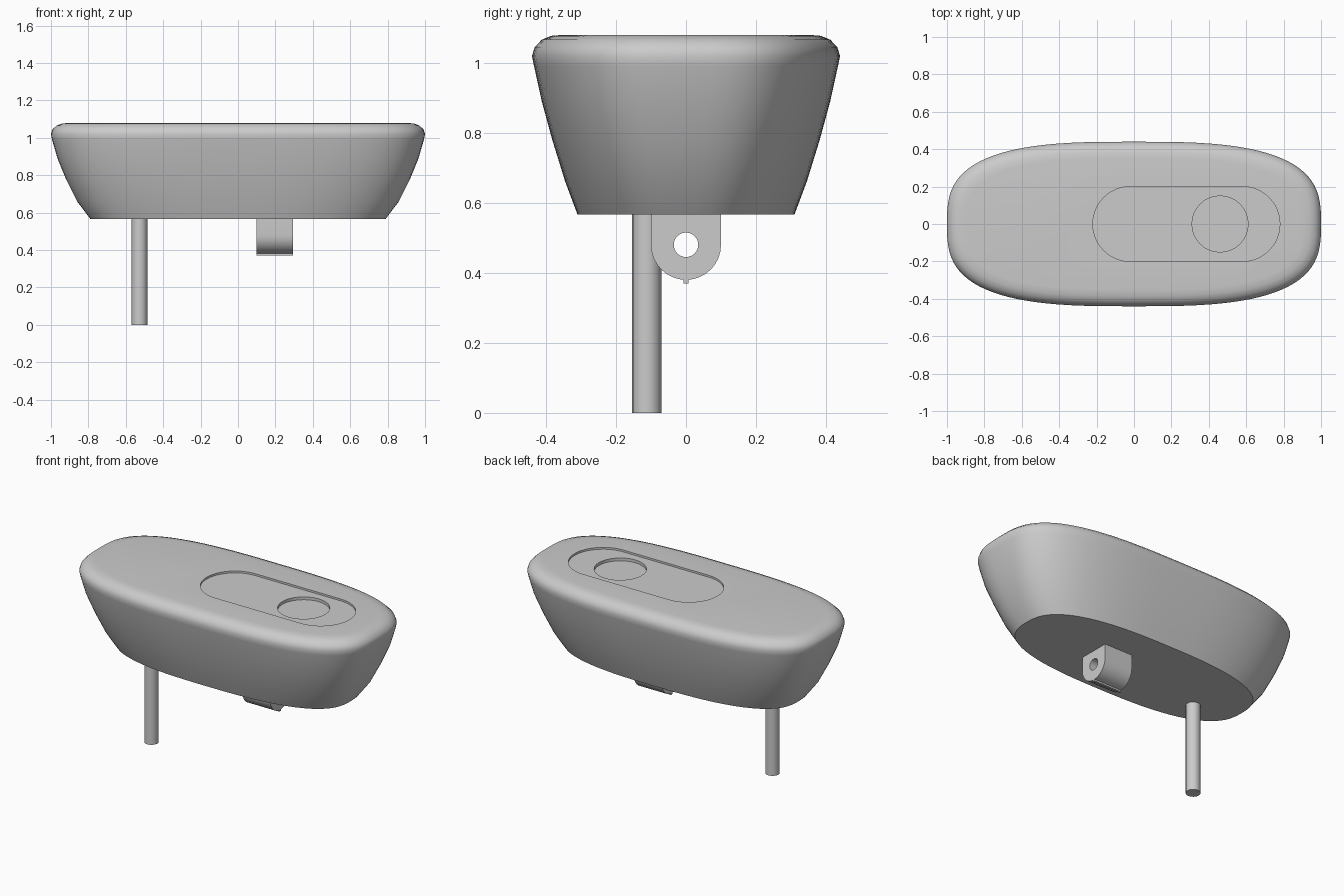
import bpy, bmesh
from math import sin, cos, pi, radians, copysign

cube = bpy.data.objects.get("Cube")
if cube:
    bpy.data.objects.remove(cube, do_unlink=True)

grey = bpy.data.materials.new("plain grey")
grey.use_nodes = True
grey.diffuse_color = (0.6, 0.6, 0.6, 1)
grey.node_tree.nodes["Principled BSDF"].inputs["Base Color"].default_value = (0.6, 0.6, 0.6, 1)


def loft(name, rings):
    """Skin equal-length rings of points and cap both ends."""
    bm = bmesh.new()
    loops = [[bm.verts.new(p) for p in ring] for ring in rings]
    n = len(loops[0])
    for a, b in zip(loops, loops[1:]):
        for i in range(n):
            j = (i + 1) % n
            bm.faces.new((a[i], a[j], b[j], b[i]))
    bm.faces.new(loops[0][::-1])
    bm.faces.new(loops[-1])
    bmesh.ops.recalc_face_normals(bm, faces=bm.faces)
    mesh = bpy.data.meshes.new(name)
    bm.to_mesh(mesh)
    bm.free()
    mesh.materials.append(grey)
    obj = bpy.data.objects.new(name, mesh)
    bpy.context.collection.objects.link(obj)
    return obj


def activate(obj):
    bpy.ops.object.select_all(action='DESELECT')
    obj.select_set(True)
    bpy.context.view_layer.objects.active = obj


def smooth(obj, angle=35):
    activate(obj)
    bpy.ops.object.shade_smooth_by_angle(angle=radians(angle))


def cut(obj, cutter):
    activate(obj)
    mod = obj.modifiers.new("cut", 'BOOLEAN')
    mod.operation = 'DIFFERENCE'
    mod.solver = 'EXACT'
    mod.object = cutter
    bpy.ops.object.modifier_apply(modifier=mod.name)
    bpy.data.objects.remove(cutter, do_unlink=True)


def arc(cx, cy, r, start, end, steps):
    return [(cx + r * cos(start + (end - start) * i / steps),
             cy + r * sin(start + (end - start) * i / steps)) for i in range(steps + 1)]


def prism_z(name, outline, z0, z1):
    return loft(name, [[(x, y, z) for x, y in outline] for z in (z0, z1)])


def prism_x(name, outline, x0, x1):
    return loft(name, [[(x, y, z) for y, z in outline] for x in (x0, x1)])


def oval(a, b, z, power, count=96):
    ring = []
    for i in range(count):
        c, s = cos(2 * pi * i / count), sin(2 * pi * i / count)
        ring.append((a * copysign(abs(c) ** (2 / power), c),
                     b * copysign(abs(s) ** (2 / power), s), z))
    return ring


# Flared body: half length, half width, height, squareness
TOP = 1.08
body = loft("body", [oval(*p) for p in (
    (0.79, 0.31, 0.567, 2.7), (0.86, 0.345, 0.66, 2.8), (0.92, 0.382, 0.78, 2.9),
    (0.965, 0.412, 0.89, 3.0), (0.994, 0.434, 0.99, 3.0), (1.0, 0.44, 1.02, 3.0),
    (0.992, 0.432, 1.045, 3.0), (0.97, 0.412, 1.066, 3.0),
    (0.94, 0.385, 1.077, 3.0), (0.90, 0.35, TOP, 3.0))])

# Shallow long recess and round recess in the top
slot = arc(0.58, 0, 0.2, -pi / 2, pi / 2, 24) + arc(-0.02, 0, 0.2, pi / 2, 3 * pi / 2, 24)
cut(body, prism_z("slot_cutter", slot, TOP - 0.012, TOP + 0.1))
disc = arc(0.46, 0, 0.15, 0, 2 * pi, 32)[:-1]
cut(body, prism_z("disc_cutter", disc, TOP - 0.03, TOP + 0.1))
smooth(body)

# Rounded bracket with a cross hole, and a thin rib beneath
outline = [(0.1, 0.57)] + arc(0, 0.48, 0.1, 0, -pi, 16) + [(-0.1, 0.57)]
bracket = prism_x("bracket", outline, 0.1, 0.295)
hole = arc(0, 0.48, 0.035, 0, 2 * pi, 24)[:-1]
cut(bracket, prism_x("hole_cutter", hole, 0, 0.4))
smooth(bracket)
prism_x("bracket_rib", [(-0.007, 0.37), (0.007, 0.37), (0.007, 0.39), (-0.007, 0.39)], 0.1, 0.295)

# Round post standing on the ground
post = prism_z("post", arc(-0.527, -0.112, 0.042, 0, 2 * pi, 16)[:-1], 0, 0.57)
smooth(post)
